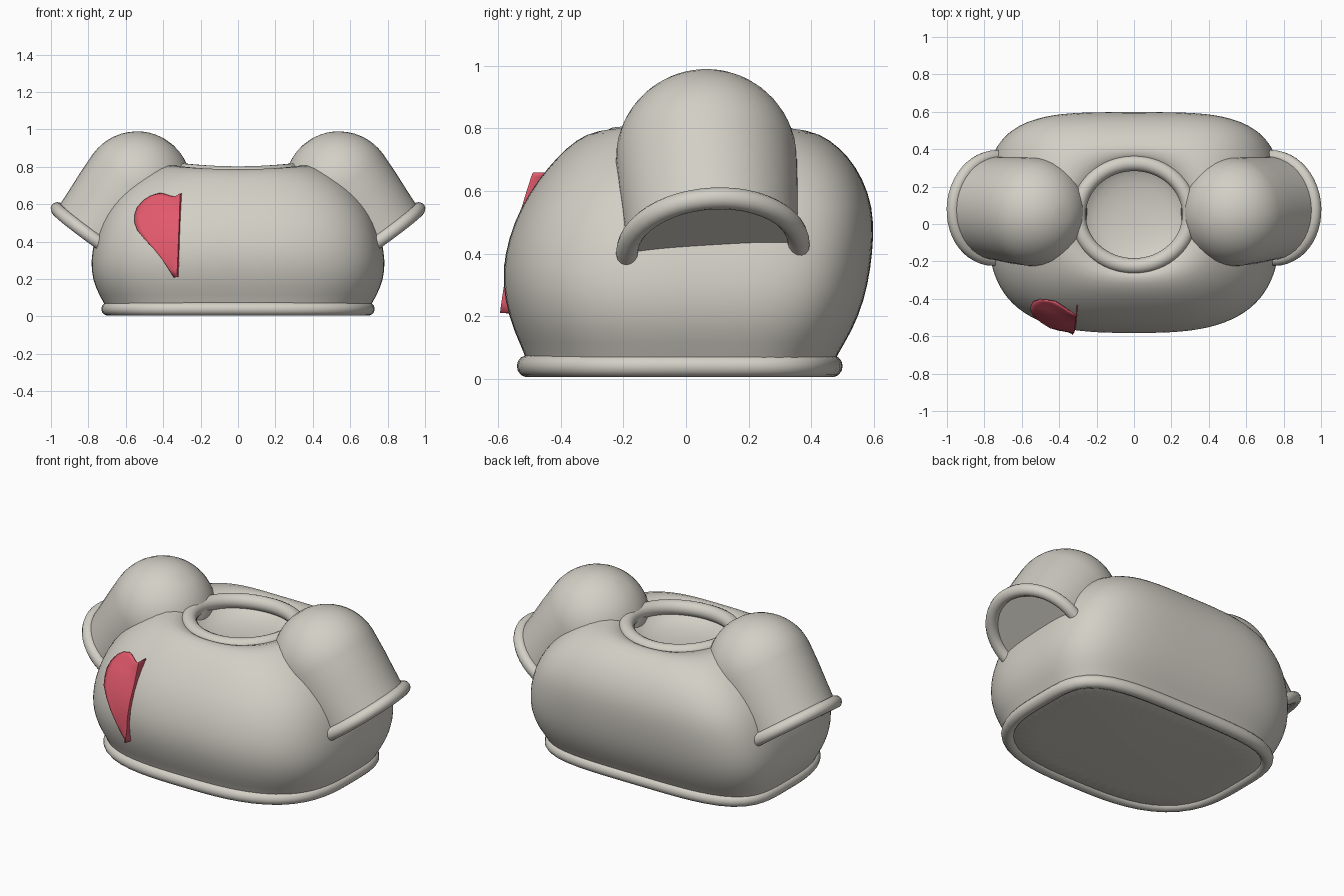
import bpy, bmesh, math
from mathutils import Vector
from mathutils.bvhtree import BVHTree

if "Cube" in bpy.data.objects:
    bpy.data.objects.remove(bpy.data.objects["Cube"])


def material(name, rgb):
    m = bpy.data.materials.new(name)
    m.diffuse_color = (*rgb, 1)
    m.use_nodes = True
    m.node_tree.nodes["Principled BSDF"].inputs["Base Color"].default_value = m.diffuse_color
    return m


CLOTH = material("warm grey cloth", (0.65, 0.625, 0.565))
RED = material("red patch", (0.76, 0.10, 0.15))


def finish(bm, name, mat, angle=50, subsurf=0):
    bmesh.ops.recalc_face_normals(bm, faces=bm.faces)
    me = bpy.data.meshes.new(name)
    bm.to_mesh(me)
    bm.free()
    ob = bpy.data.objects.new(name, me)
    bpy.context.collection.objects.link(ob)
    me.materials.append(mat)
    if subsurf:
        mod = ob.modifiers.new("smooth", 'SUBSURF')
        mod.levels = mod.render_levels = subsurf
    bpy.ops.object.select_all(action='DESELECT')
    bpy.context.view_layer.objects.active = ob
    ob.select_set(True)
    bpy.ops.object.shade_smooth_by_angle(angle=math.radians(angle))
    return ob


def loft(rings, caps=(True, True), closed=False):
    bm = bmesh.new()
    rows = [[bm.verts.new(p) for p in r] for r in rings]
    n = len(rows[0])
    pairs = list(zip(rows, rows[1:])) + ([(rows[-1], rows[0])] if closed else [])
    for a, b in pairs:
        for i in range(n):
            j = (i + 1) % n
            bm.faces.new((a[i], a[j], b[j], b[i]))
    if caps[0]:
        bm.faces.new(rows[0])
    if caps[1]:
        bm.faces.new(rows[-1])
    return bm


def plan(w, yf, yb, z, saddle=0, pf=3.0, pb=4.0, cy=0.05, n=64):
    """Rounded outline: curved front, flatter back, optionally raised at the sides."""
    pts = []
    for i in range(n):
        a = 2 * math.pi * i / n
        c, s = math.cos(a), math.sin(a)
        p = pb if s > 0 else pf
        r = (abs(c) ** p + abs(s) ** p) ** (-1 / p)
        d = (yb - cy) if s > 0 else (cy - yf)
        pts.append(Vector((w * r * c, cy + d * r * s, z + saddle * c * c)))
    return pts


def tube(path, r, name, n=14):
    """Closed round cord following a loop of points."""
    m = len(path)
    mid = sum(path, Vector()) / m
    normal = sum(((path[i] - mid).cross(path[(i + 1) % m] - mid) for i in range(m)), Vector()).normalized()
    rings = []
    for i in range(m):
        t = (path[(i + 1) % m] - path[i - 1]).normalized()
        out = t.cross(normal).normalized()
        up = out.cross(t)
        rings.append([path[i] + r * (math.cos(k * 2 * math.pi / n) * out + math.sin(k * 2 * math.pi / n) * up)
                      for k in range(n)])
    return finish(loft(rings, (False, False), True), name, CLOTH)


# torso: height, half width, front, back
rows = [(0.012, 0.68, -0.49, 0.45), (0.03, 0.70, -0.505, 0.465), (0.08, 0.72, -0.515, 0.485),
        (0.15, 0.762, -0.55, 0.53), (0.25, 0.787, -0.58, 0.57), (0.35, 0.78, -0.587, 0.59),
        (0.45, 0.757, -0.567, 0.6), (0.55, 0.718, -0.528, 0.597), (0.64, 0.655, -0.47, 0.565),
        (0.71, 0.585, -0.41, 0.52), (0.765, 0.505, -0.35, 0.46)]
rings = [plan(z=z, w=w, yf=f, yb=b) for z, w, f, b in rows]
rings.append(plan(0.41, -0.285, 0.395, 0.795, 0.032, 2.8, 3.2))
rings.append(plan(0.33, -0.25, 0.35, 0.778, 0.03, 2, 2))
# shallow hollow inside the collar
for r, z in ((0.28, 0.74), (0.22, 0.70), (0.12, 0.68), (0.04, 0.675)):
    rings.append(plan(r, 0.05 - r, 0.05 + r, z, 0, 2, 2))
bm = loft(rings)
bmesh.ops.recalc_face_normals(bm, faces=bm.faces)
surface = BVHTree.FromBMesh(bm)
finish(bm, "torso", CLOTH, 60, 1)

# hem and collar cords
tube(plan(0.695, -0.505, 0.465, 0.04), 0.036, "hem")
tube(plan(0.30, -0.225, 0.325, 0.762, 0.016, 2, 2), 0.042, "collar")

# sleeves: domed tubes with a cuff
for side, label in ((-1, "left"), (1, "right")):
    c = Vector((side * 0.54, 0.065, 0.70))
    d = Vector((side * 0.58, 0.06, -0.81)).normalized()
    u = Vector((0, 1, 0)).cross(d).normalized()
    v = d.cross(u)

    def circle(r, t, n=40):
        return [c + d * t + r * (math.cos(k * 2 * math.pi / n) * u + math.sin(k * 2 * math.pi / n) * v)
                for k in range(n)]

    R, L = 0.29, 0.35
    prof = [(R * math.sin(a), -R * math.cos(a)) for a in [math.pi / 2 * k / 12 for k in range(1, 13)]]
    prof += [(0.287, 0.12), (0.28, 0.24), (0.275, L), (0.25, L + 0.01), (0.245, L)]
    finish(loft([circle(r, t) for r, t in prof]), label + "_sleeve", CLOTH)
    tube(circle(0.275, L, 48), 0.035, label + "_cuff")

# red teardrop patch lying on the chest, its straight inner edge standing proud
edge = [(0.21, -0.342), (0.25, -0.368), (0.30, -0.402), (0.36, -0.45), (0.41, -0.497), (0.46, -0.538),
        (0.50, -0.552), (0.54, -0.553), (0.58, -0.54), (0.62, -0.505), (0.645, -0.465), (0.658, -0.42)]
bm = bmesh.new()
grid = []


def chest(x, z):
    return surface.ray_cast(Vector((x, -2, z)), Vector((0, 1, 0)))[0].y


for z, xl in edge:
    k = (z - 0.21) / 0.45
    xr = -0.328 + 0.018 * k
    y_left = chest(xl, z) - 0.014
    y_right = -0.592 + 0.055 * k + 0.05 * k * k
    line = []
    for i in range(10):
        t = min(i / 8, 1)
        x = xl + (xr - xl) * t
        zz = z - 0.018 * k ** 6 * math.sin(math.pi * t * t)
        body = chest(x, zz)
        y = min(y_left + (y_right - y_left) * t, body - 0.01)
        if i == 9:
            x, y = xr + 0.008, body + 0.01
        line.append(bm.verts.new((x, y, zz)))
    grid.append(line)
for a, b in zip(grid, grid[1:]):
    for i in range(9):
        bm.faces.new((a[i], a[i + 1], b[i + 1], b[i]))
patch = finish(bm, "chest_patch", RED, 40)
mod = patch.modifiers.new("thickness", 'SOLIDIFY')
mod.thickness = 0.006
mod.offset = 0
